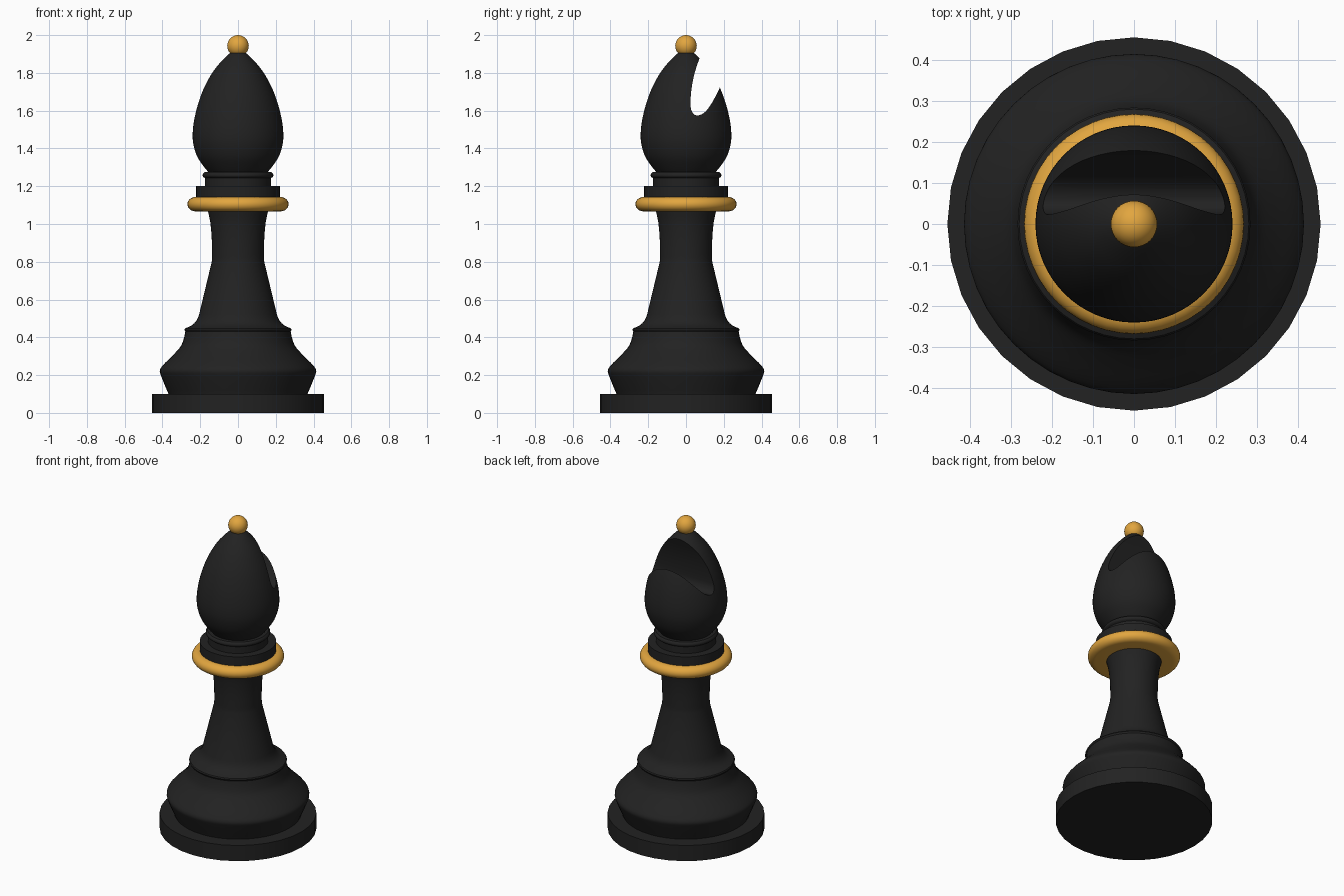
import bpy, math

if "Cube" in bpy.data.objects:
    bpy.data.objects.remove(bpy.data.objects["Cube"])


def material(name, color):
    m = bpy.data.materials.new(name)
    m.diffuse_color = (*color, 1)
    m.use_nodes = True
    m.node_tree.nodes["Principled BSDF"].inputs["Base Color"].default_value = m.diffuse_color
    return m


BLACK = material("black", (0.016, 0.016, 0.016))
GOLD = material("gold", (0.76, 0.38, 0.05))


def mesh_object(name, verts, faces, mat=None):
    me = bpy.data.meshes.new(name)
    me.from_pydata(verts, [], faces)
    ob = bpy.data.objects.new(name, me)
    bpy.context.collection.objects.link(ob)
    if mat:
        me.materials.append(mat)
    return ob


def smooth(ob, angle=30):
    bpy.ops.object.select_all(action='DESELECT')
    ob.select_set(True)
    bpy.context.view_layer.objects.active = ob
    bpy.ops.object.shade_smooth_by_angle(angle=math.radians(angle))


def curve(pts, steps=4):
    """Catmull-Rom curve through profile points."""
    p = [pts[0]] + pts + [pts[-1]]
    out = []
    for a, b, c, d in zip(p, p[1:], p[2:], p[3:]):
        for i in range(steps):
            t = i / steps
            out.append(tuple(0.5 * (2 * q + (r - o) * t + (2 * o - 5 * q + 4 * r - s) * t * t
                                    + (3 * q - o - 3 * r + s) * t ** 3)
                             for o, q, r, s in zip(a, b, c, d)))
    return out + [pts[-1]]


def lathe(name, profile, mat, n=48):
    """Closed solid of revolution from (radius, z) points, bottom to top."""
    verts = [(r * math.cos(2 * math.pi * k / n), r * math.sin(2 * math.pi * k / n), z)
             for r, z in profile for k in range(n)]
    faces = [(i * n + k, i * n + (k + 1) % n, (i + 1) * n + (k + 1) % n, (i + 1) * n + k)
             for i in range(len(profile) - 1) for k in range(n)]
    top = (len(profile) - 1) * n
    faces += [tuple(reversed(range(n))), tuple(range(top, top + n))]
    return mesh_object(name, verts, faces, mat)


# Base disc and flared foot
smooth(lathe("base_disc", [(0.455, 0), (0.455, 0.1)], BLACK, 32))
foot = [(0.365, 0.09)] + curve([(0.368, 0.1), (0.405, 0.19), (0.414, 0.225), (0.395, 0.255),
                                (0.345, 0.305), (0.305, 0.35), (0.288, 0.39), (0.279, 0.43)])
foot += [(0.284, 0.44)] + curve([(0.28, 0.447), (0.24, 0.467), (0.215, 0.497), (0.2, 0.54)])
smooth(lathe("foot", foot, BLACK))

# Tapered stem
stem = [(0.225, 0.46), (0.211, 0.5), (0.175, 0.65), (0.139, 0.8)]
stem += curve([(0.138, 0.82), (0.139, 0.92), (0.147, 1.01), (0.16, 1.07)]) + [(0.16, 1.16)]
smooth(lathe("stem", stem, BLACK))

# Gold ring around the neck
ring = [(0.225 + 0.043 * math.cos(a), 1.105 + 0.038 * math.sin(a))
        for a in (-math.pi / 2 + math.pi * i / 12 for i in range(13))]
ring = [(0.15, 1.067)] + ring + [(0.15, 1.143)]
smooth(lathe("gold_ring", ring, GOLD))

# Collar steps under the head
smooth(lathe("collar_step", [(0.222, 1.13), (0.222, 1.2)], BLACK))
smooth(lathe("collar_neck", [(0.175, 1.19), (0.175, 1.25)], BLACK))
lip = curve([(0.175, 1.243), (0.186, 1.252), (0.186, 1.264), (0.178, 1.274)], 3)
smooth(lathe("collar_lip", lip, BLACK))

# Head
head = lathe("head", curve([(0.145, 1.262), (0.178, 1.3), (0.215, 1.355), (0.236, 1.42), (0.24, 1.48),
                            (0.232, 1.55), (0.213, 1.63), (0.18, 1.72), (0.13, 1.81),
                            (0.07, 1.88), (0.03, 1.915)]), BLACK, 64)

# Curved slot cut through the head
slot = [(0.092, 1.935)] + curve([(0.068, 1.868), (0.047, 1.804), (0.032, 1.735), (0.024, 1.66),
                                 (0.026, 1.61), (0.044, 1.579), (0.074, 1.577), (0.106, 1.598),
                                 (0.143, 1.651), (0.177, 1.718)], 3) + [(0.225, 1.82), (0.22, 1.935)]
n = len(slot)
cutter = mesh_object("slot_cutter", [(x, y, z) for x in (-0.4, 0.4) for y, z in slot],
                     [tuple(reversed(range(n))), tuple(range(n, 2 * n))]
                     + [(i, (i + 1) % n, n + (i + 1) % n, n + i) for i in range(n)])
bpy.context.view_layer.objects.active = cutter
cutter.select_set(True)
bpy.ops.object.mode_set(mode='EDIT')
bpy.ops.mesh.select_all(action='SELECT')
bpy.ops.mesh.normals_make_consistent(inside=False)
bpy.ops.object.mode_set(mode='OBJECT')
cutter.hide_render = True
mod = head.modifiers.new("slot", 'BOOLEAN')
mod.operation = 'DIFFERENCE'
mod.solver = 'EXACT'
mod.object = cutter
bpy.context.view_layer.objects.active = head
bpy.ops.object.modifier_apply(modifier="slot")
bpy.data.objects.remove(cutter)
smooth(head)

# Gold finial ball
bpy.ops.mesh.primitive_uv_sphere_add(segments=32, ring_count=16, radius=0.057, location=(0, 0, 1.943))
ball = bpy.context.object
ball.name = "finial_ball"
ball.data.materials.append(GOLD)
smooth(ball)
